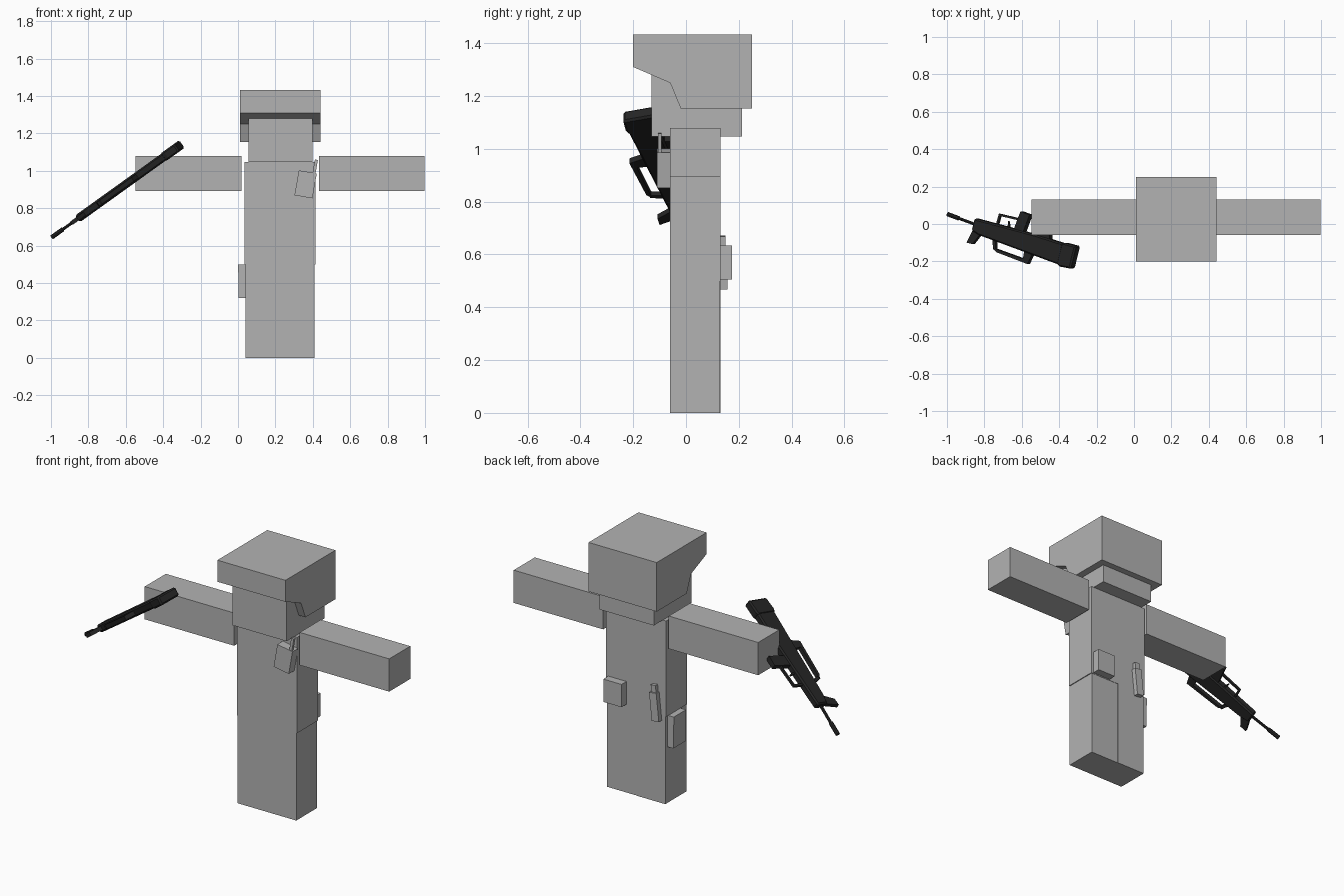
import bpy, bmesh, math
from mathutils import Vector, Matrix

if "Cube" in bpy.data.objects:
    bpy.data.objects.remove(bpy.data.objects["Cube"])


def material(name, rgb):
    m = bpy.data.materials.new(name)
    m.diffuse_color = (*rgb, 1)
    m.use_nodes = True
    m.node_tree.nodes["Principled BSDF"].inputs["Base Color"].default_value = m.diffuse_color
    return m


GREY = material("plain grey", (0.45, 0.45, 0.45))
BLACK = material("gun black", (0.018, 0.018, 0.018))


def finish(name, bm, mat, matrix=None):
    bmesh.ops.recalc_face_normals(bm, faces=bm.faces)
    if matrix:
        bm.transform(matrix)
    me = bpy.data.meshes.new(name)
    bm.to_mesh(me)
    bm.free()
    me.materials.append(mat)
    ob = bpy.data.objects.new(name, me)
    bpy.context.collection.objects.link(ob)
    return ob


def box(name, x, y, z, mat=GREY, tilt=0):
    """Box from ranges; tilt turns it about its own y axis."""
    bm = bmesh.new()
    bmesh.ops.create_cube(bm, size=1)
    size = [r[1] - r[0] for r in (x, y, z)]
    mid = Vector([(r[0] + r[1]) / 2 for r in (x, y, z)])
    m = Matrix.Translation(mid) @ Matrix.Rotation(math.radians(tilt), 4, 'Y') @ Matrix.Diagonal((*size, 1))
    return finish(name, bm, mat, m)


def prism(name, pts, a0, a1, mat, matrix=None, order=lambda a, p: (a, p[0], p[1])):
    """Extrude a side profile between a0 and a1."""
    bm = bmesh.new()
    face = bm.faces.new([bm.verts.new(order(a0, p)) for p in pts])
    ext = bmesh.ops.extrude_face_region(bm, geom=[face])
    shift = Vector(order(a1, (0, 0))) - Vector(order(a0, (0, 0)))
    bmesh.ops.translate(bm, vec=shift, verts=[v for v in ext["geom"] if isinstance(v, bmesh.types.BMVert)])
    return finish(name, bm, mat, matrix)


# Body, legs, boots and arms
DEPTH = (-0.06, 0.13)
box("torso", (0.035, 0.415), DEPTH, (0.5, 1.047))
for side, x0, x1, back in (("left", 0.04, 0.225, 0.13), ("right", 0.225, 0.41, 0.128)):
    box(side + "_leg", (x0, x1), (-0.06, back), (0.065, 0.5))
    box(side + "_boot", (x0, x1), (-0.06, back), (0, 0.065))
box("left_arm", (-0.547, 0.018), DEPTH, (0.893, 1.08))
box("right_arm", (0.432, 0.997), DEPTH, (0.893, 1.08))

# Head and helmet with brow
box("head", (0.055, 0.398), (-0.13, 0.212), (1.047, 1.39))
prism("helmet", [(-0.2, 1.433), (0.25, 1.433), (0.25, 1.153), (-0.02, 1.153), (-0.06, 1.25), (-0.2, 1.31)],
      0.01, 0.44, GREY)

# Gear
box("chest_radio", (0.313, 0.41), (-0.11, -0.06), (0.86, 0.995), tilt=10)
box("radio_antenna", (0.403, 0.419), (-0.107, -0.092), (0.965, 1.06), tilt=10)
box("back_pouch", (0.285, 0.4), (0.13, 0.175), (0.505, 0.635))
box("back_tool", (0.07, 0.115), (0.13, 0.157), (0.47, 0.63), tilt=6)
box("tool_tip", (0.086, 0.116), (0.13, 0.15), (0.63, 0.67), tilt=6)
box("side_pouch", (0.003, 0.04), (0.0, 0.11), (0.32, 0.455))
box("side_pouch_flap", (0.0, 0.04), (0.0, 0.11), (0.455, 0.5))

# Rifle frame: length runs from muzzle to butt, height away from the grip
along = Vector((1, -0.37, 0.717)).normalized()
up = Vector((-0.234, -0.958, -0.168))
up = (up - along * up.dot(along)).normalized()
side = up.cross(along)
GUN = Matrix((along, side, up)).transposed().to_4x4()
GUN.translation = (-0.995, 0.052, 0.645)


def gun_part(name, pts, width):
    return prism(name, pts, -width / 2, width / 2, BLACK, GUN, lambda a, p: (p[0], a, p[1]))


def gun_tube(name, t0, t1, r):
    bm = bmesh.new()
    bmesh.ops.create_cone(bm, cap_ends=True, segments=8, radius1=r, radius2=r, depth=t1 - t0)
    m = GUN @ Matrix.Translation(((t0 + t1) / 2, 0, 0)) @ Matrix.Rotation(math.pi / 2, 4, 'Y')
    return finish(name, bm, BLACK, m)


gun_tube("flash_hider", 0.0, 0.075, 0.012)
gun_tube("barrel", 0.07, 0.22, 0.008)
body = gun_part("rifle_body", [(0.185, -0.033), (0.185, 0.035), (0.24, 0.045), (0.79, 0.045),
                               (0.79, -0.072), (0.6, -0.065), (0.4, -0.05)], 0.044)
butt = gun_part("butt", [(0.775, -0.07), (0.775, 0.045), (0.8, 0.052), (0.87, 0.042),
                         (0.87, -0.084), (0.79, -0.078)], 0.05)
for ob in (body, butt):
    bev = ob.modifiers.new("bevel", 'BEVEL')
    bev.width = 0.008
    bev.segments = 1
gun_part("front_sight", [(0.188, 0.03), (0.168, 0.108), (0.208, 0.104), (0.24, 0.04)], 0.022)

# Carry handle: front strut, bar and rear post
gun_part("handle_front", [(0.325, 0.04), (0.345, 0.092), (0.362, 0.092), (0.345, 0.04)], 0.02)
gun_part("handle_bar", [(0.345, 0.085), (0.37, 0.1), (0.585, 0.102), (0.59, 0.083)], 0.024)
gun_part("handle_rear", [(0.545, 0.04), (0.55, 0.09), (0.588, 0.09), (0.6, 0.04)], 0.024)

# Grip, trigger guard and magazine
gun_part("grip", [(0.447, -0.045), (0.463, -0.155), (0.525, -0.155), (0.51, -0.045)], 0.03)
gun_part("guard_front", [(0.322, -0.035), (0.325, -0.1), (0.337, -0.1), (0.335, -0.035)], 0.014)
gun_part("guard_bar", [(0.325, -0.09), (0.325, -0.101), (0.46, -0.115), (0.46, -0.104)], 0.014)
gun_part("trigger", [(0.4, -0.045), (0.393, -0.08), (0.4, -0.08), (0.412, -0.045)], 0.01)
gun_part("magazine", [(0.6, -0.055), (0.59, -0.15), (0.66, -0.155), (0.69, -0.06)], 0.028)
